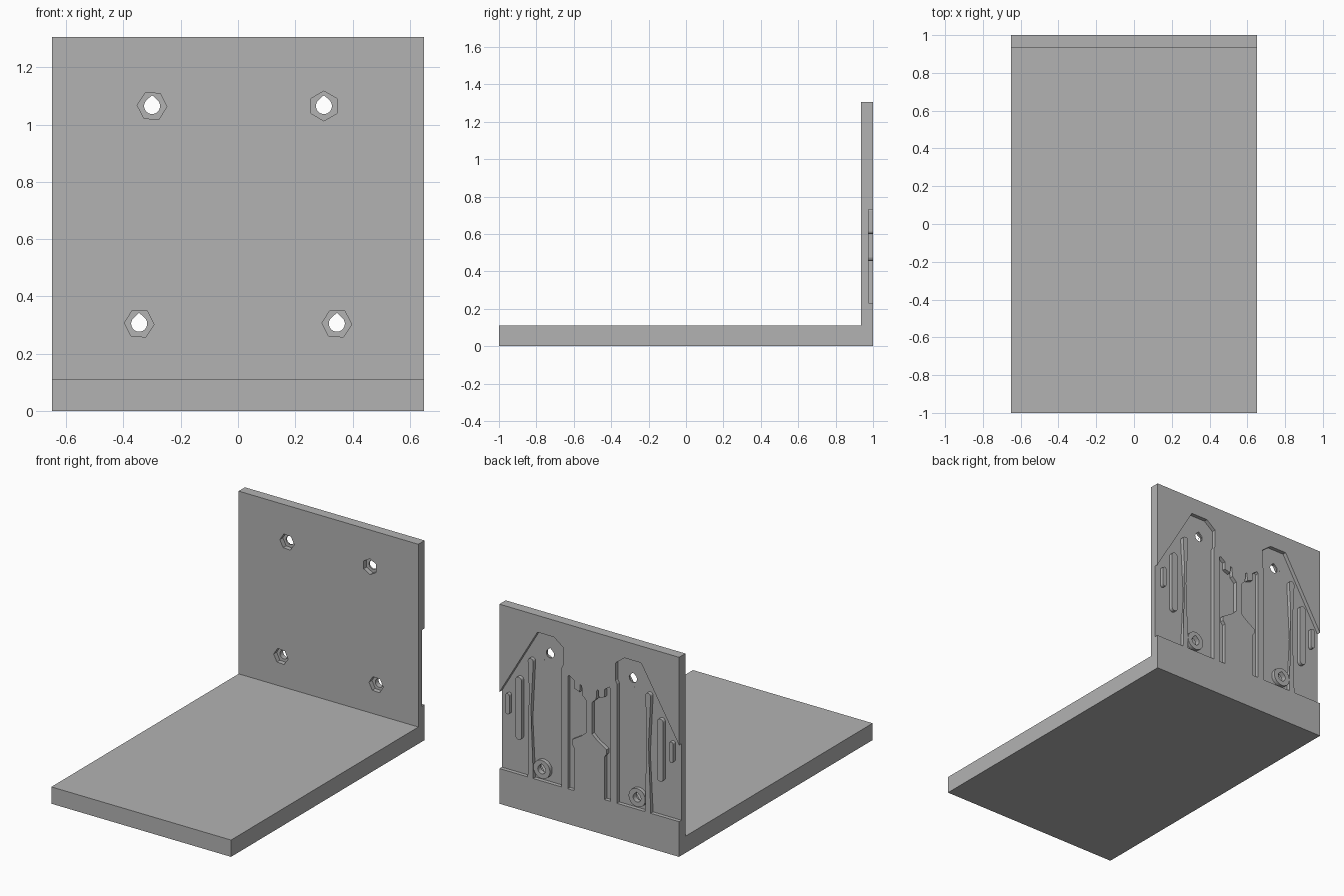
import bpy
from math import cos, sin, pi, radians

cube = bpy.data.objects.get("Cube")
if cube:
    bpy.data.objects.remove(cube, do_unlink=True)

grey = bpy.data.materials.new("plain grey")
grey.use_nodes = True
grey.diffuse_color = (0.45, 0.45, 0.45, 1)
grey.node_tree.nodes["Principled BSDF"].inputs["Base Color"].default_value = grey.diffuse_color

BACK, FLOOR, FRONT = 1.0, 0.975, 0.935   # wall back, recess floor, wall front
LOW = 0.23                               # bottom of the recess


def prism(name, outline, y0, y1, mirrored=False):
    """Extrude an (x, z) outline along y."""
    s = -1 if mirrored else 1
    n = len(outline)
    verts = [(s * x, y, z) for y in (y0, y1) for x, z in outline]
    faces = [range(n), range(n, 2 * n)]
    faces += [(i, (i + 1) % n, n + (i + 1) % n, n + i) for i in range(n)]
    return solid(name, verts, faces)


def solid(name, verts, faces):
    import bmesh
    mesh = bpy.data.meshes.new(name)
    mesh.from_pydata(verts, [], [list(f) for f in faces])
    bm = bmesh.new()
    bm.from_mesh(mesh)
    bmesh.ops.recalc_face_normals(bm, faces=bm.faces)
    bm.to_mesh(mesh)
    bm.free()
    mesh.materials.append(grey)
    obj = bpy.data.objects.new(name, mesh)
    bpy.context.collection.objects.link(obj)
    return obj


def cut(obj, cutters):
    for c in cutters:
        mod = obj.modifiers.new("cut", 'BOOLEAN')
        mod.operation = 'DIFFERENCE'
        mod.solver = 'EXACT'
        mod.object = c
    bpy.context.view_layer.update()
    done = obj.evaluated_get(bpy.context.evaluated_depsgraph_get())
    mesh = bpy.data.meshes.new_from_object(done)
    obj.modifiers.clear()
    obj.data = mesh


def arc(cx, cz, r, a0, a1, n):
    return [(cx + r * cos(radians(a0 + (a1 - a0) * i / n)),
             cz + r * sin(radians(a0 + (a1 - a0) * i / n))) for i in range(n + 1)]


def slot(x0, x1, z0, z1):
    """Upright bar with both ends rounded."""
    r, c = (x1 - x0) / 2, (x0 + x1) / 2
    return arc(c, z1 - r, r, 0, 180, 8) + arc(c, z0 + r, r, 180, 360, 8)


def teardrop(x, z, r=0.028):
    return arc(x, z, r, -225, 45, 20) + [(x, z + r * 1.35)]


# L-shaped bracket, extruded across x
side = [(-1, 0), (1, 0), (1, 1.305), (FRONT, 1.305), (FRONT, 0.11), (-1, 0.11)]
verts = [(x, y, z) for x in (-0.65, 0.65) for y, z in side]
faces = [range(6), range(6, 12)] + [(i, (i + 1) % 6, 6 + (i + 1) % 6, 6 + i) for i in range(6)]
bracket = solid("bracket", verts, faces)

# recess outlines: outer pocket and inner channel beside the hourglass web
pocket = [(0.7, LOW), (0.7, 0.65), (0.65, 0.73), (0.375, 1.195), (0.255, 1.195),
          (0.19, 1.145), (0.19, 1.03), (0.2, 1.01), (0.2, LOW)]
channel = [(0.155, LOW), (0.155, 0.965), (0.145, 0.975), (0.11, 0.95), (0.11, 0.90),
           (0.07, 0.885), (0.065, 0.935), (0.055, 0.93), (0.05, 0.87), (0.02, 0.84),
           (0.02, 0.635), (0.06, 0.60), (0.125, 0.56), (0.125, 0.53), (0.11, 0.51), (0.11, LOW)]

# raised parts inside the pocket
fork = ([(0.37, LOW)] + arc(0.345, 1.105, 0.025, 180, 0, 8)
        + [(0.32, 1.09), (0.288, 1.09)] + arc(0.264, 1.105, 0.024, 180, 0, 8)
        + [(0.24, LOW), (0.285, LOW), (0.285, 1.01), (0.327, 1.01), (0.327, LOW)])
rib = [(0.445, LOW), (0.405, LOW)] + arc(0.425, 0.99, 0.02, 0, 180, 8)
raised = {"fork_rib": fork, "outer_rib": rib,
          "long_pad": slot(0.49, 0.535, 0.455, 0.865),
          "short_pad": slot(0.578, 0.607, 0.60, 0.736)}

holes = [(0.30, 1.065), (0.345, 0.305)]
hex_turn = {(False, 0): 30, (False, 1): -3, (True, 0): 3, (True, 1): 3}

for mirrored in (False, True):
    tag = "right_" if mirrored else "left_"
    cutters = [prism(tag + "pocket_cutter", pocket, FLOOR, 1.1, mirrored),
               prism(tag + "channel_cutter", channel, FLOOR, 1.1, mirrored)]
    bores = []
    for i, (x, z) in enumerate(holes):
        turn = hex_turn[mirrored, i]
        nut = arc(x, z, 0.052, turn, turn + 300, 5)
        cutters.append(prism(tag + "nut_cutter", nut, 0.9, 0.966, mirrored))
        bores.append(prism(tag + "bore_cutter", teardrop(x, z), 0.9, 1.1, mirrored))
    cut(bracket, cutters + bores)

    for name, outline in raised.items():
        part = prism(tag + name, outline, FLOOR - 0.002, BACK, mirrored)
        if name == "fork_rib":
            cut(part, bores)
    x, z = holes[1]
    ring = prism(tag + "hole_ring", arc(x, z, 0.06, 0, 350, 35), FLOOR - 0.002, BACK - 0.0005, mirrored)
    cut(ring, bores)

    for c in cutters + bores:
        bpy.data.objects.remove(c, do_unlink=True)
